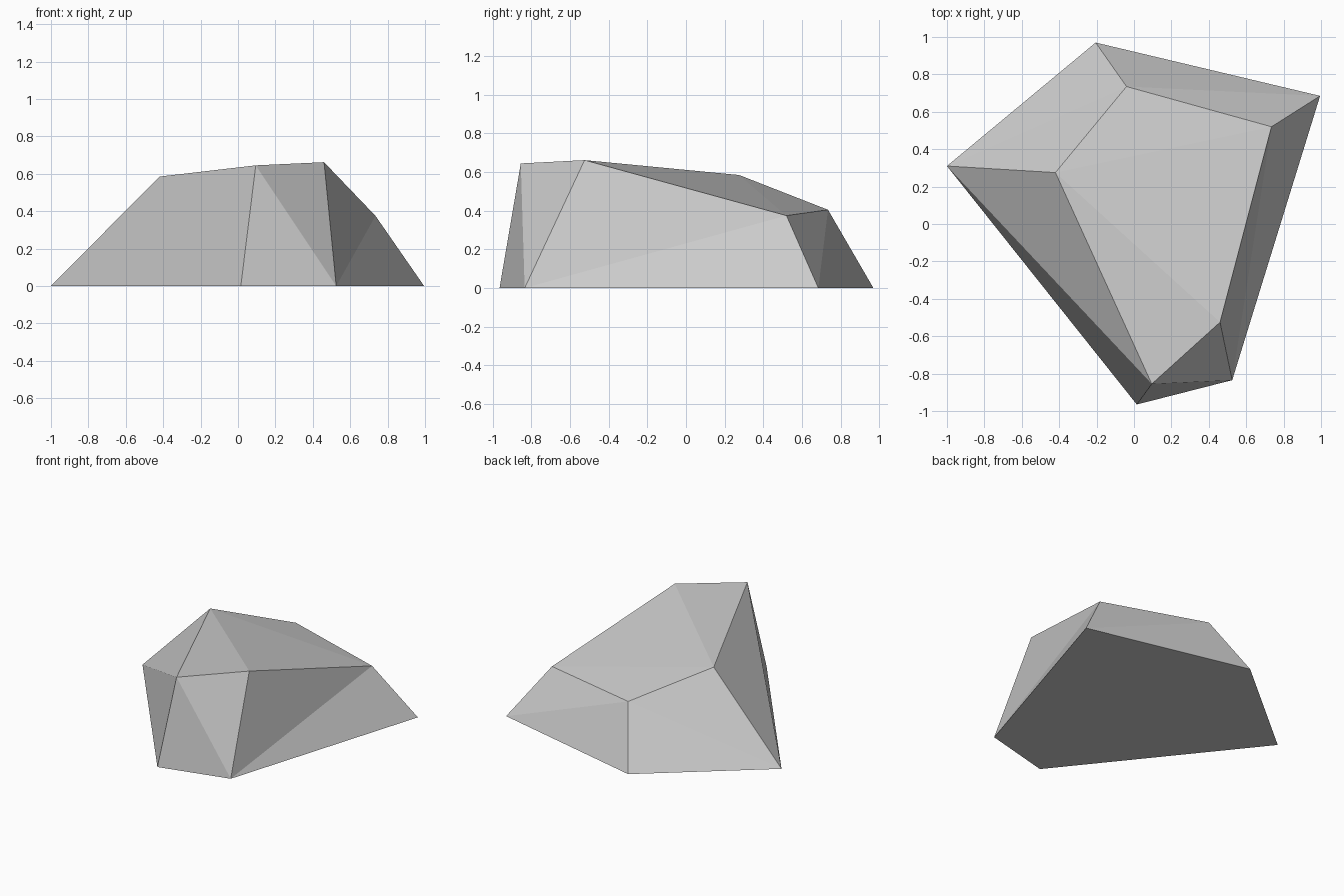
import bpy
import bmesh

cube = bpy.data.objects.get("Cube")
if cube:
    bpy.data.objects.remove(cube, do_unlink=True)

# Stone colour
stone = bpy.data.materials.new("light_grey_stone")
stone.use_nodes = True
colour = (0.6, 0.6, 0.6, 1.0)
stone.diffuse_color = colour
stone.node_tree.nodes["Principled BSDF"].inputs["Base Color"].default_value = colour

# Corners: capitals are the footprint, small letters the raised crown
corners = {
    "A": (-1.0, 0.31, 0), "B": (0.015, -0.965, 0), "C": (0.525, -0.835, 0),
    "D": (0.995, 0.685, 0), "E": (-0.205, 0.97, 0),
    "a": (-0.42, 0.275, 0.585), "b": (0.095, -0.855, 0.645),
    "c": (0.46, -0.525, 0.662), "d": (0.735, 0.52, 0.375),
    "e": (-0.04, 0.735, 0.405),
}

# Facets: underside, five split flanks, then the crown
facets = ["EDCBA",
          "ABb", "Aba", "BCb", "Ccb", "CDd", "Cdc", "DEe", "Ded", "EAe", "Aae",
          "abc", "acd", "ade"]

bm = bmesh.new()
verts = {name: bm.verts.new(co) for name, co in corners.items()}
for facet in facets:
    bm.faces.new([verts[name] for name in facet])
bmesh.ops.recalc_face_normals(bm, faces=bm.faces)

mesh = bpy.data.meshes.new("faceted_rock")
bm.to_mesh(mesh)
bm.free()
mesh.materials.append(stone)
rock = bpy.data.objects.new("faceted_rock", mesh)
bpy.context.collection.objects.link(rock)
